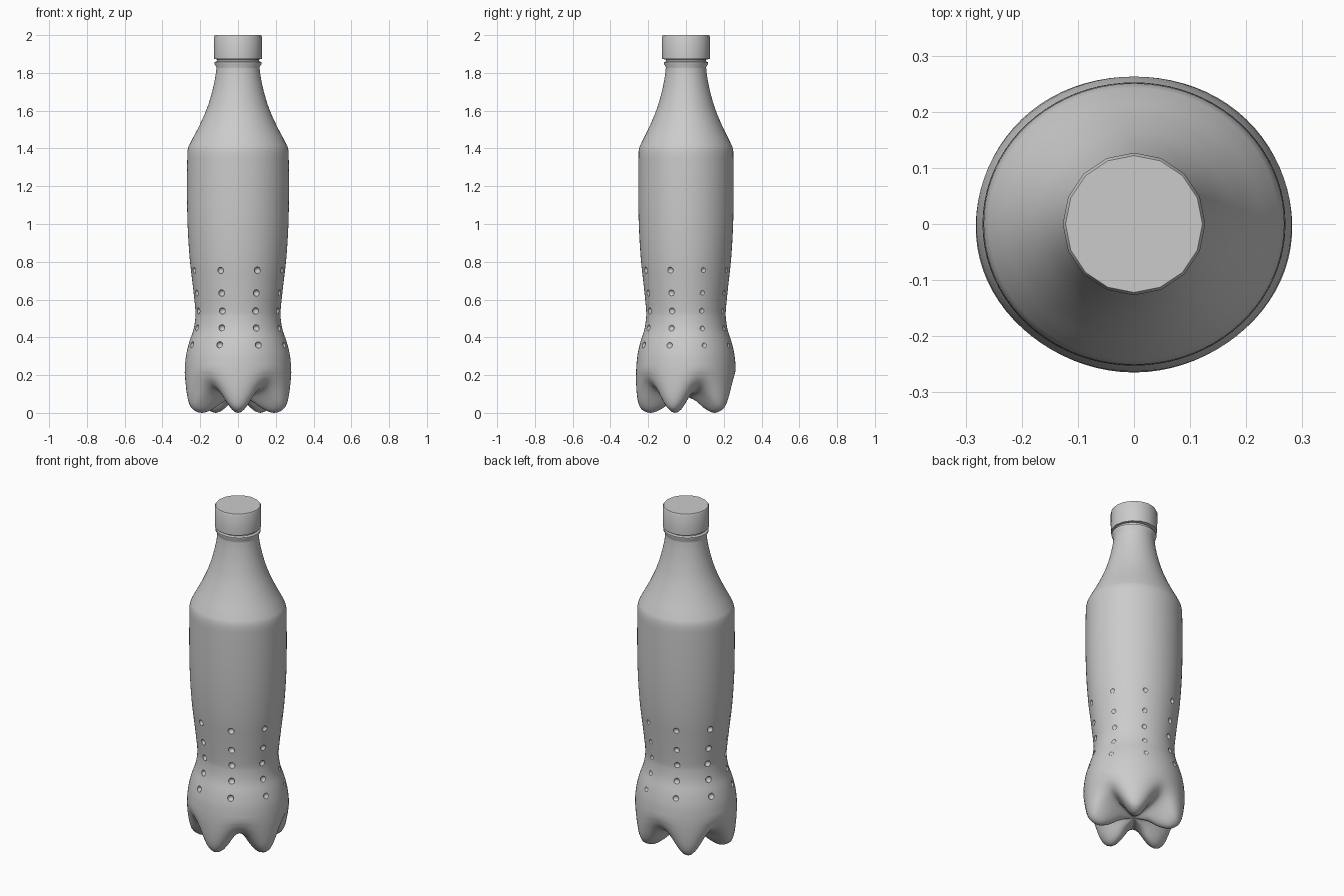
import bpy, bmesh, math
from mathutils import Matrix

if "Cube" in bpy.data.objects:
    bpy.data.objects.remove(bpy.data.objects["Cube"])

SQUASH = 0.935   # bottle is slightly narrower front to back
SIDES = 80
FEET = 5

grey = bpy.data.materials.new("plain grey")
grey.use_nodes = True
grey.diffuse_color = (0.6, 0.6, 0.6, 1)
grey.node_tree.nodes["Principled BSDF"].inputs["Base Color"].default_value = grey.diffuse_color


def make_object(name, bm, angle=40):
    bmesh.ops.recalc_face_normals(bm, faces=bm.faces)
    mesh = bpy.data.meshes.new(name)
    bm.to_mesh(mesh)
    bm.free()
    mesh.materials.append(grey)
    obj = bpy.data.objects.new(name, mesh)
    bpy.context.collection.objects.link(obj)
    bpy.ops.object.select_all(action="DESELECT")
    obj.select_set(True)
    bpy.context.view_layer.objects.active = obj
    bpy.ops.object.shade_smooth_by_angle(angle=math.radians(angle))
    return obj


def lathe(rings, sides, squash=1.0):
    """Skin rings given as functions of angle -> (radius, height), closing both ends."""
    bm = bmesh.new()
    loops = []
    for ring in rings:
        loop = []
        for i in range(sides):
            a = 2 * math.pi * i / sides - math.pi / 2
            r, z = ring(a)
            loop.append(bm.verts.new((r * math.cos(a), r * math.sin(a) * squash, z)))
        loops.append(loop)
    for low, high in zip(loops, loops[1:]):
        for i in range(sides):
            j = (i + 1) % sides
            bm.faces.new((low[i], low[j], high[j], high[i]))
    bm.faces.new(loops[0])
    bm.faces.new(loops[-1])
    return bm


def plain(r, z):
    return lambda a: (r, z)


def petal(foot, valley):
    """Blend between the foot section and the valley section around the base."""
    def ring(a):
        w = 0.5 + 0.5 * math.cos(FEET * (a + math.pi / 2))
        return tuple(v + (f - v) * w for f, v in zip(foot, valley))
    return ring


def smooth_profile(points, steps=4):
    """Catmull-Rom curve through the points."""
    pts = [points[0]] + points + [points[-1]]
    out = []
    for p0, p1, p2, p3 in zip(pts, pts[1:], pts[2:], pts[3:]):
        for k in range(steps):
            t = k / steps
            out.append(tuple(0.5 * (2 * b + (c - a) * t + (2 * a - 5 * b + 4 * c - d) * t * t
                                    + (3 * b - a - 3 * c + d) * t ** 3)
                             for a, b, c, d in zip(p0, p1, p2, p3)))
    return out + [points[-1]]


# Base sections, from the centre underneath out to the side wall
foot = smooth_profile([(0.01, 0.085), (0.08, 0.06), (0.14, 0.02), (0.2, 0.0), (0.25, 0.018),
                       (0.272, 0.06), (0.281, 0.13), (0.283, 0.2)], 3)
valley = smooth_profile([(0.01, 0.085), (0.06, 0.09), (0.11, 0.1), (0.16, 0.112), (0.205, 0.128),
                         (0.24, 0.15), (0.268, 0.185), (0.281, 0.225)], 3)
# Waist and label wall, then shoulder and neck
wall = smooth_profile([(0.281, 0.25), (0.274, 0.31), (0.258, 0.375), (0.236, 0.44), (0.226, 0.5),
                       (0.226, 0.55), (0.24, 0.68), (0.256, 0.82), (0.267, 1.0), (0.27, 1.2),
                       (0.268, 1.385)])
shoulder = smooth_profile([(0.262, 1.41), (0.242, 1.45), (0.205, 1.52), (0.165, 1.61),
                           (0.137, 1.7), (0.12, 1.78), (0.114, 1.83)])
collar = [(0.124, 1.847), (0.124, 1.857), (0.112, 1.862), (0.112, 1.89)]
rings = [petal(f, v) for f, v in zip(foot, valley)]
rings += [plain(r, z) for r, z in wall + shoulder + collar]
bottle = make_object("bottle_body", lathe(rings, SIDES, SQUASH))

# Columns of small dimples cut around the waist
bm = bmesh.new()
for z, r in ((0.36, 0.266), (0.45, 0.237), (0.54, 0.228), (0.635, 0.238), (0.755, 0.252)):
    for k in range(8):
        a = math.radians(22.5 + 45 * k)
        spot = Matrix.Translation((r * math.cos(a) + 0.006, r * math.sin(a) * SQUASH + 0.006, z))
        bmesh.ops.create_icosphere(bm, subdivisions=2, radius=0.018, matrix=spot)
cutter = make_object("dimple_cutter", bm)
cutter.hide_render = True
cut = bottle.modifiers.new("dimples", "BOOLEAN")
cut.operation = "DIFFERENCE"
cut.solver = "EXACT"
cut.object = cutter
bpy.context.view_layer.objects.active = bottle
bpy.ops.object.modifier_move_to_index(modifier=cut.name, index=0)
bpy.ops.object.modifier_apply(modifier=cut.name)
bpy.data.objects.remove(cutter)

# Screw cap
cap_profile = [(0.116, 1.872), (0.126, 1.874), (0.127, 1.99), (0.122, 2.0)]
make_object("cap", lathe([plain(r, z) for r, z in cap_profile], 16), 35)
